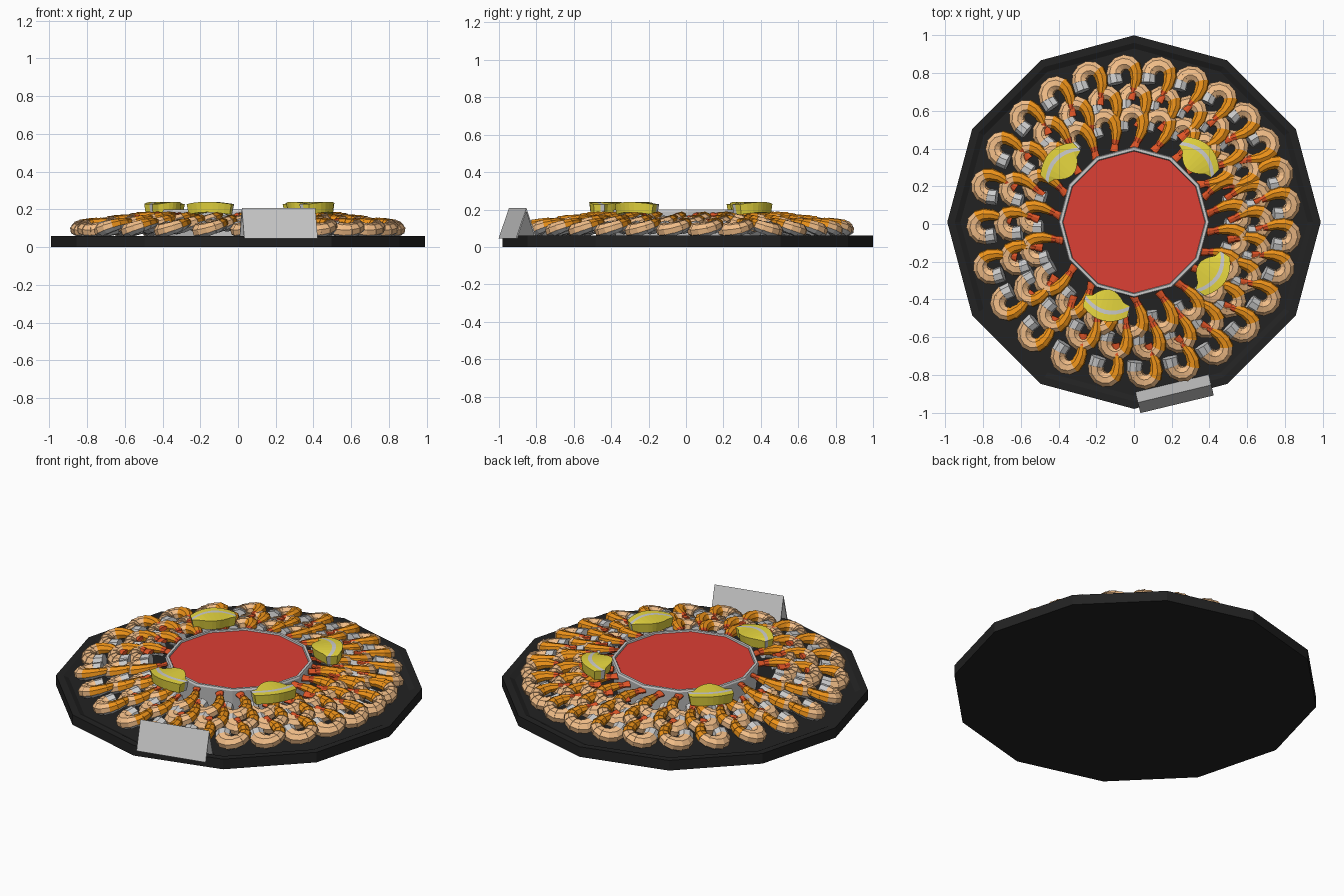
import bpy, bmesh, random
from math import sin, cos, pi, radians
from mathutils import Matrix, Vector

if "Cube" in bpy.data.objects:
    bpy.data.objects.remove(bpy.data.objects["Cube"])

random.seed(4)
CY = 0.01  # centre of the round parts


def mat(name, rgb):
    m = bpy.data.materials.new(name)
    m.diffuse_color = (*rgb, 1)
    m.use_nodes = True
    m.node_tree.nodes["Principled BSDF"].inputs["Base Color"].default_value = m.diffuse_color
    return m


BLACK = mat("black_plastic", (0.016, 0.016, 0.016))
RED = mat("sauce_red", (0.72, 0.05, 0.035))
PEACH = mat("shrimp_peach", (0.9, 0.52, 0.25))
ORANGE = mat("shrimp_orange", (0.85, 0.29, 0.01))
TAIL = mat("tail_red", (0.75, 0.09, 0.02))
YELLOW = mat("lemon_yellow", (0.8, 0.68, 0.05))
GREY = mat("pale_grey", (0.6, 0.6, 0.6))


def make_object(name, mesh, matrix=Matrix()):
    ob = bpy.data.objects.new(name, mesh)
    bpy.context.collection.objects.link(ob)
    ob.matrix_world = matrix
    return ob


def to_mesh(bm, name, mats=()):
    bmesh.ops.recalc_face_normals(bm, faces=bm.faces)
    me = bpy.data.meshes.new(name)
    bm.to_mesh(me)
    bm.free()
    for m in mats:
        me.materials.append(m)
    return me


def loft(bm, rings, mat_of=lambda i, k: 0):
    """Skin closed rings of points and cap both ends."""
    vs = [[bm.verts.new(p) for p in r] for r in rings]
    n = len(vs[0])
    for i in range(len(vs) - 1):
        for k in range(n):
            j = (k + 1) % n
            f = bm.faces.new((vs[i][k], vs[i][j], vs[i + 1][j], vs[i + 1][k]))
            f.material_index = mat_of(i, k)
    for i, ring in ((0, vs[0]), (len(vs) - 2, vs[-1])):
        bm.faces.new(ring).material_index = mat_of(i, 0)


def turned(name, profile, mats=()):
    """Twelve-sided lathe part from a (radius, height) profile."""
    bm = bmesh.new()
    loft(bm, [[(r * cos(k * pi / 6), CY + r * sin(k * pi / 6), z) for k in range(12)]
              for r, z in profile])
    return make_object(name, to_mesh(bm, name, mats))


# tray with shallow recess, sauce bowl and sauce
turned("tray", [(0.99, 0), (0.99, 0.06), (0.95, 0.06), (0.92, 0.045)], [BLACK])
turned("sauce_bowl", [(0.385, 0.045), (0.4, 0.19), (0.395, 0.2), (0.38, 0.2), (0.372, 0.17)])
turned("sauce", [(0.376, 0.17), (0.376, 0.192)], [RED])


def shrimp_mesh(name, side):
    """Curled shrimp: x along the ring, y outward; side = which way the tail lies."""
    pts = [Vector((-0.056, -0.048))]
    pts += [Vector((0.06 * cos(a), 0.06 * sin(a)))
            for a in [radians(180 - 30 * i) for i in range(7)]]
    pts += [Vector((0.056, -0.045)), Vector((0.04, -0.087)), Vector((0.03, -0.11)),
            Vector((0.014, -0.145))]
    rad = [0.042, 0.044, 0.044, 0.043, 0.042, 0.04, 0.038, 0.035, 0.03, 0.023, 0.019, 0.026]
    rings, kind = [], []
    for i in range(len(pts) - 1):
        a, b = pts[i], pts[i + 1]
        for p, t, r in ((a, b - pts[max(i - 1, 0)], rad[i] * 1.04),
                        (b, pts[min(i + 2, len(pts) - 1)] - a, rad[i + 1] * 0.95)):
            nrm = Vector((-t.y, t.x)).normalized()
            flat = 0.5 if i == len(pts) - 2 else 0.88
            ring = []
            for k in range(8):
                c = (k + 0.5) * pi / 4
                q = p + nrm * r * cos(c)
                ring.append((q.x * side, q.y, r * flat * sin(c)))
            rings.append(ring)
            kind.append(i)
    bm = bmesh.new()

    def colour(i, k):
        s = kind[i]
        if s >= 9:
            return 2
        if k in (4, 5, 6) or s == 0:
            return 3
        return 1 if s >= 6 else 0
    loft(bm, rings, colour)
    return to_mesh(bm, name, [PEACH, ORANGE, TAIL, GREY])


meshes = {s: shrimp_mesh("shrimp_curl", s) for s in (1, -1)}

# three overlapping rings of shrimp, laid both ways round from the lower left
SPLIT = radians(205)
for label, count, radius, z in (("outer", 26, 0.79, 0.107), ("middle", 25, 0.645, 0.125),
                                ("inner", 22, 0.53, 0.14)):
    for i in range(count):
        u = (i + 0.5) / count * 2 * pi
        u += 0.14 * sin(u)  * -1 + 0.28 * sin(u) # wider gaps at the start
        a = SPLIT + u
        side = -1 if u < pi else 1
        m = (Matrix.Translation((radius * cos(a), CY + radius * sin(a), z))
             @ Matrix.Rotation(a - pi / 2 + random.uniform(-0.08, 0.08), 4, 'Z')
             @ Matrix.Rotation(radians(-11), 4, 'X')
             @ Matrix.Rotation(radians(-14 * side), 4, 'Y'))
        make_object(f"shrimp_{label}_{i + 1:02d}", meshes[side], m)


def lemon_mesh():
    """Lens-shaped wedge: flesh towards the bowl, pith stripe, rind outward."""
    bm = bmesh.new()
    n = 8
    rows = []
    for off, bulge in ((-0.125, 0.7), (-0.01, 1), (0.012, 1), (0.05, 1)):
        row = []
        for i in range(n + 1):
            t = -1 + 2 * i / n
            h = 1 - t * t
            half = 0.122 if off > -0.1 else 0.085
            y = (off - 0.035 + 0.05 * h) if off > -0.1 else -0.055 - 0.05 * h
            row.append((t * half, y, 0.012 * h))
        rows.append(row)
    tops = [[bm.verts.new(p) for p in r] for r in rows]
    lows = [[bm.verts.new((p[0] * 0.92, p[1] * 0.9, p[2] - 0.055)) for p in r] for r in rows]
    for j in range(3):
        for i in range(n):
            for g in (tops, lows):
                f = bm.faces.new((g[j][i], g[j][i + 1], g[j + 1][i + 1], g[j + 1][i]))
                f.material_index = 1 if j == 1 else 0
    for j in (0, 3):
        for i in range(n):
            bm.faces.new((tops[j][i], tops[j][i + 1], lows[j][i + 1], lows[j][i]))
    for i in (0, n):
        for j in range(3):
            f = bm.faces.new((tops[j][i], tops[j + 1][i], lows[j + 1][i], lows[j][i]))
            f.material_index = 1 if j == 1 else 0
    return to_mesh(bm, "lemon_wedge", [YELLOW, GREY])


# four lemon wedges around the bowl
lemon = lemon_mesh()
for i, (x, y, deg) in enumerate(((-0.4, 0.335, 135), (0.355, 0.365, 45),
                                 (0.43, -0.27, -33), (-0.15, -0.45, -104))):
    make_object(f"lemon_wedge_{i + 1}", lemon,
                Matrix.Translation((x, y, 0.228)) @ Matrix.Rotation(radians(deg - 90), 4, 'Z'))

# folded card standing on the front rim
bm = bmesh.new()
section = [(-0.057, 0.045), (0, 0.208), (0.057, 0.045), (0.049, 0.045), (0, 0.19), (-0.049, 0.045)]
loft(bm, [[(x, y, z) for y, z in section] for x in (-0.2, 0.2)])
make_object("folded_card", to_mesh(bm, "folded_card"),
            Matrix.Translation((0.215, -0.9, 0)) @ Matrix.Rotation(radians(13.5), 4, 'Z'))
